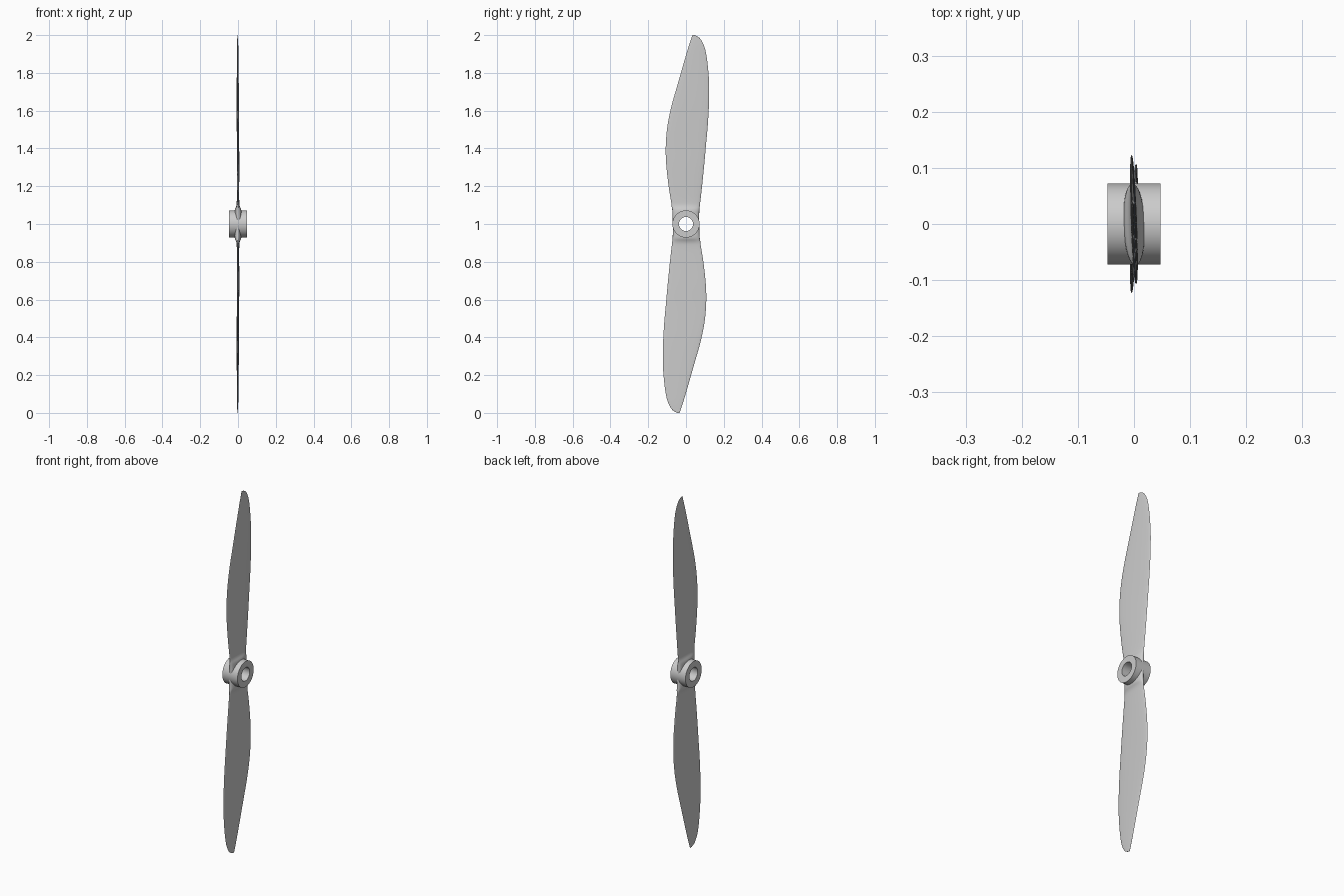
import bpy, bmesh
from math import sin, cos, pi, copysign
from mathutils import Matrix, Vector

if "Cube" in bpy.data.objects:
    bpy.data.objects.remove(bpy.data.objects["Cube"])

GREY = (0.6, 0.6, 0.6, 1)
grey = bpy.data.materials.new("plain grey")
grey.use_nodes = True
grey.diffuse_color = GREY
grey.node_tree.nodes["Principled BSDF"].inputs["Base Color"].default_value = GREY

CENTRE = Matrix.Translation((0, 0, 1))
HUB_R, BORE_R, HUB_HALF = 0.072, 0.037, 0.047


def make_object(name, bm):
    bmesh.ops.recalc_face_normals(bm, faces=bm.faces)
    mesh = bpy.data.meshes.new(name)
    bm.to_mesh(mesh)
    bm.free()
    mesh.materials.append(grey)
    obj = bpy.data.objects.new(name, mesh)
    bpy.context.collection.objects.link(obj)
    bpy.ops.object.select_all(action='DESELECT')
    obj.select_set(True)
    bpy.context.view_layer.objects.active = obj
    return obj


def skin(bm, rings, closed):
    """Bridge equal rings of points with quads."""
    loops = [[bm.verts.new(p) for p in ring] for ring in rings]
    pairs = list(zip(loops, loops[1:])) + ([(loops[-1], loops[0])] if closed else [])
    for a, b in pairs:
        for i in range(len(a)):
            j = (i + 1) % len(a)
            bm.faces.new((a[i], a[j], b[j], b[i]))
    if not closed:
        bm.faces.new(loops[0])
        bm.faces.new(loops[-1])


def spline(a, b, c, d, t):
    return b + 0.5 * t * (c - a + t * (2 * a - 5 * b + 4 * c - d + t * (3 * (b - c) + d - a)))


# Hub: a tube along x
profile = [(-HUB_HALF, HUB_R), (HUB_HALF, HUB_R), (HUB_HALF, BORE_R), (-HUB_HALF, BORE_R)]
bm = bmesh.new()
skin(bm, [[CENTRE @ Vector((x, r * cos(a), r * sin(a)))
           for a in [2 * pi * i / 64 for i in range(64)]] for x, r in profile], True)
make_object("hub", bm)
bpy.ops.object.shade_smooth_by_angle(angle=0.6)

# Blade stations: height above hub centre, trailing edge, leading edge, half thickness
STATIONS = [Vector(s) for s in (
    (0, -.070, .070, .018), (.05, -.071, .070, .019), (.075, -.073, .071, .017),
    (.095, -.076, .073, .009), (.12, -.079, .076, .006), (.2, -.092, .085, .0055),
    (.32, -.105, .097, .0055), (.42, -.107, .106, .005), (.52, -.098, .115, .005),
    (.62, -.078, .121, .005), (.72, -.050, .123, .0045), (.8, -.027, .119, .004),
    (.88, -.004, .110, .0035), (.94, .014, .097, .003), (.98, .027, .076, .002),
    (.995, .032, .056, .0015), (1, .035, .042, .001))]


def section(station):
    """Rounded, slightly pitched cross-section."""
    z, low, high, thick = station
    ring = []
    for i in range(28):
        a = 2 * pi * i / 28
        y = (low + high) / 2 + (high - low) / 2 * cos(a)
        x = thick * copysign(abs(sin(a)) ** 0.8, sin(a)) - 0.035 * y
        ring.append(Vector((x, y, z)))
    return ring


ends = [STATIONS[0]] + STATIONS + [STATIONS[-1]]
path = [spline(*ends[i:i + 4], t / 4) for i in range(len(STATIONS) - 1) for t in range(4)]
path.append(STATIONS[-1])

# Cutter that keeps the bore open
bm = bmesh.new()
bmesh.ops.create_cone(bm, cap_ends=True, segments=48, radius1=0.055, radius2=0.055, depth=0.3,
                      matrix=CENTRE @ Matrix.Rotation(pi / 2, 4, 'Y'))
cutter = make_object("bore_cutter", bm)
cutter.hide_render = True

# Two blades, half a turn apart about the shaft
for name, turn in (("upper_blade", 0), ("lower_blade", pi)):
    place = CENTRE @ Matrix.Rotation(turn, 4, 'X')
    bm = bmesh.new()
    skin(bm, [[place @ p for p in section(s)] for s in path], False)
    blade = make_object(name, bm)
    cut = blade.modifiers.new("bore", 'BOOLEAN')
    cut.operation = 'DIFFERENCE'
    cut.object = cutter
    cut.solver = 'EXACT'
    bpy.ops.object.modifier_apply(modifier=cut.name)
    bpy.ops.object.shade_smooth_by_angle(angle=0.9)

bpy.data.objects.remove(cutter)
